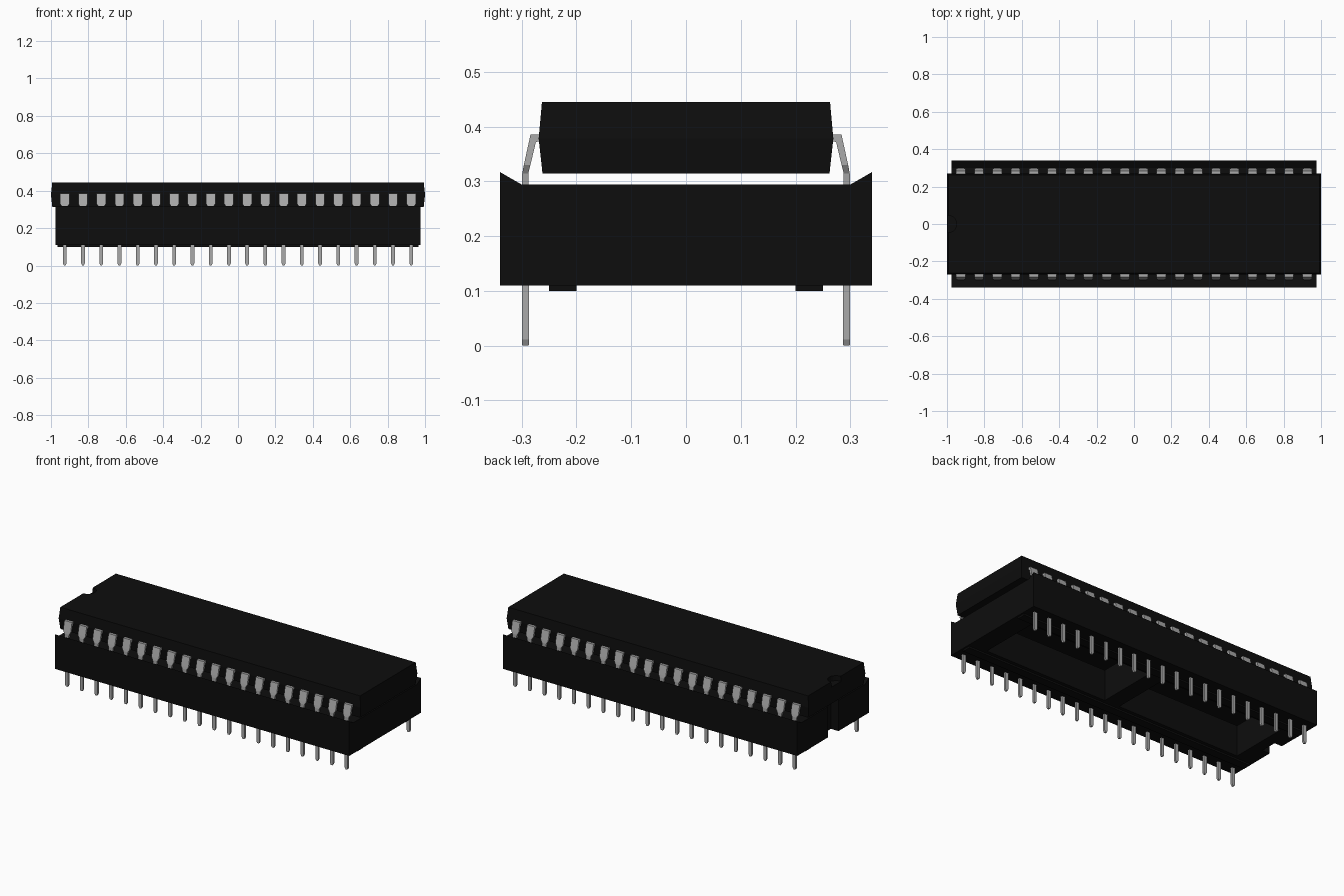
import bpy
import bmesh
import math

if "Cube" in bpy.data.objects:
    bpy.data.objects.remove(bpy.data.objects["Cube"], do_unlink=True)

PINS = 20
PITCH = 0.0975
FIRST_X = -PITCH * (PINS - 1) / 2


def make_material(name, value, roughness):
    mat = bpy.data.materials.new(name)
    mat.use_nodes = True
    colour = (value, value, value, 1)
    mat.diffuse_color = colour
    bsdf = mat.node_tree.nodes["Principled BSDF"]
    bsdf.inputs["Base Color"].default_value = colour
    bsdf.inputs["Roughness"].default_value = roughness
    return mat


black = make_material("black plastic", 0.004, 0.6)
metal = make_material("tinned metal", 0.40, 0.4)


def loft(name, rings, mat):
    """Skin a closed solid through rings that share a point count."""
    bm = bmesh.new()
    loops = [[bm.verts.new(p) for p in ring] for ring in rings]
    n = len(loops[0])
    for a, b in zip(loops, loops[1:]):
        for i in range(n):
            j = (i + 1) % n
            bm.faces.new((a[i], a[j], b[j], b[i]))
    bm.faces.new(loops[0])
    bm.faces.new(loops[-1])
    bmesh.ops.recalc_face_normals(bm, faces=bm.faces)
    mesh = bpy.data.meshes.new(name)
    bm.to_mesh(mesh)
    bm.free()
    mesh.materials.append(mat)
    obj = bpy.data.objects.new(name, mesh)
    bpy.context.collection.objects.link(obj)
    return obj


def rect(hx, hy, z):
    return [(-hx, -hy, z), (hx, -hy, z), (hx, hy, z), (-hx, hy, z)]


def box(name, x0, x1, y0, y1, z0, z1, mat):
    return loft(name, [[(x0, y0, z), (x1, y0, z), (x1, y1, z), (x0, y1, z)]
                       for z in (z0, z1)], mat)


def cut(target, cutter):
    """Subtract the cutter from the target and discard it."""
    mod = target.modifiers.new("cut", 'BOOLEAN')
    mod.operation = 'DIFFERENCE'
    mod.solver = 'EXACT'
    mod.object = cutter
    bpy.context.view_layer.objects.active = target
    bpy.ops.object.modifier_apply(modifier=mod.name)
    bpy.data.objects.remove(cutter, do_unlink=True)


def mirror_y(obj):
    mod = obj.modifiers.new("both_sides", 'MIRROR')
    mod.use_axis = (False, True, False)
    mod.use_mirror_merge = False


def pin_row(name, sections):
    """Loft one pin from (y in, z in, y out, z out, half width) and repeat it."""
    rings = [[(FIRST_X - w, yi, zi), (FIRST_X + w, yi, zi),
              (FIRST_X + w, yo, zo), (FIRST_X - w, yo, zo)]
             for yi, zi, yo, zo, w in sections]
    obj = loft(name, rings, metal)
    array = obj.modifiers.new("row", 'ARRAY')
    array.count = PINS
    array.use_relative_offset = False
    array.use_constant_offset = True
    array.constant_offset_displace = (PITCH, 0, 0)
    mirror_y(obj)
    return obj


# Socket: flat bed with raised sloping lips along both long sides
profile = [(-0.34, 0.11), (0.34, 0.11), (0.34, 0.317), (0.30, 0.294),
           (-0.30, 0.294), (-0.34, 0.317)]
socket = loft("socket_body", [[(x, y, z) for y, z in profile]
                              for x in (-0.975, 0.975)], black)

# Two openings leave a cross bar, and a key slot marks the left-hand end
for x0, x1 in ((-0.86, -0.05), (0.05, 0.86)):
    cut(socket, box("cutter", x0, x1, -0.18, 0.18, 0, 0.5, black))
cut(socket, box("cutter", -1.1, -0.925, -0.05, 0.05, 0, 0.5, black))

# Standoff rails under the socket
rail = box("socket_standoff", -0.965, 0.965, 0.20, 0.25, 0.10, 0.112, black)
mirror_y(rail)

# Chip package, widest at the parting line, with a half-round end notch
chip = loft("chip_body", [rect(0.993, 0.262, 0.314), rect(1.0, 0.269, 0.378),
                          rect(0.993, 0.263, 0.445)], black)
notch = [[(-0.993 + 0.045 * math.cos(a), 0.045 * math.sin(a), z)
          for a in (math.tau * i / 20 for i in range(20))]
         for z in (0.415, 0.5)]
cut(chip, loft("cutter", notch, black))

# Chip leads: shoulder, splayed leg and narrow tip entering the socket
pin_row("chip_leads", [
    (0.255, 0.374, 0.255, 0.385, 0.025),
    (0.274, 0.372, 0.284, 0.385, 0.025),
    (0.284, 0.330, 0.296, 0.330, 0.025),
    (0.288, 0.314, 0.299, 0.314, 0.015),
    (0.288, 0.285, 0.299, 0.285, 0.012),
])

# Socket pins with tapered ends
pin_row("socket_pins", [
    (0.287, 0.125, 0.299, 0.125, 0.010),
    (0.287, 0.011, 0.299, 0.011, 0.010),
    (0.287, 0.001, 0.299, 0.001, 0.005),
    (0.288, 0.000, 0.298, 0.000, 0.004),
])
